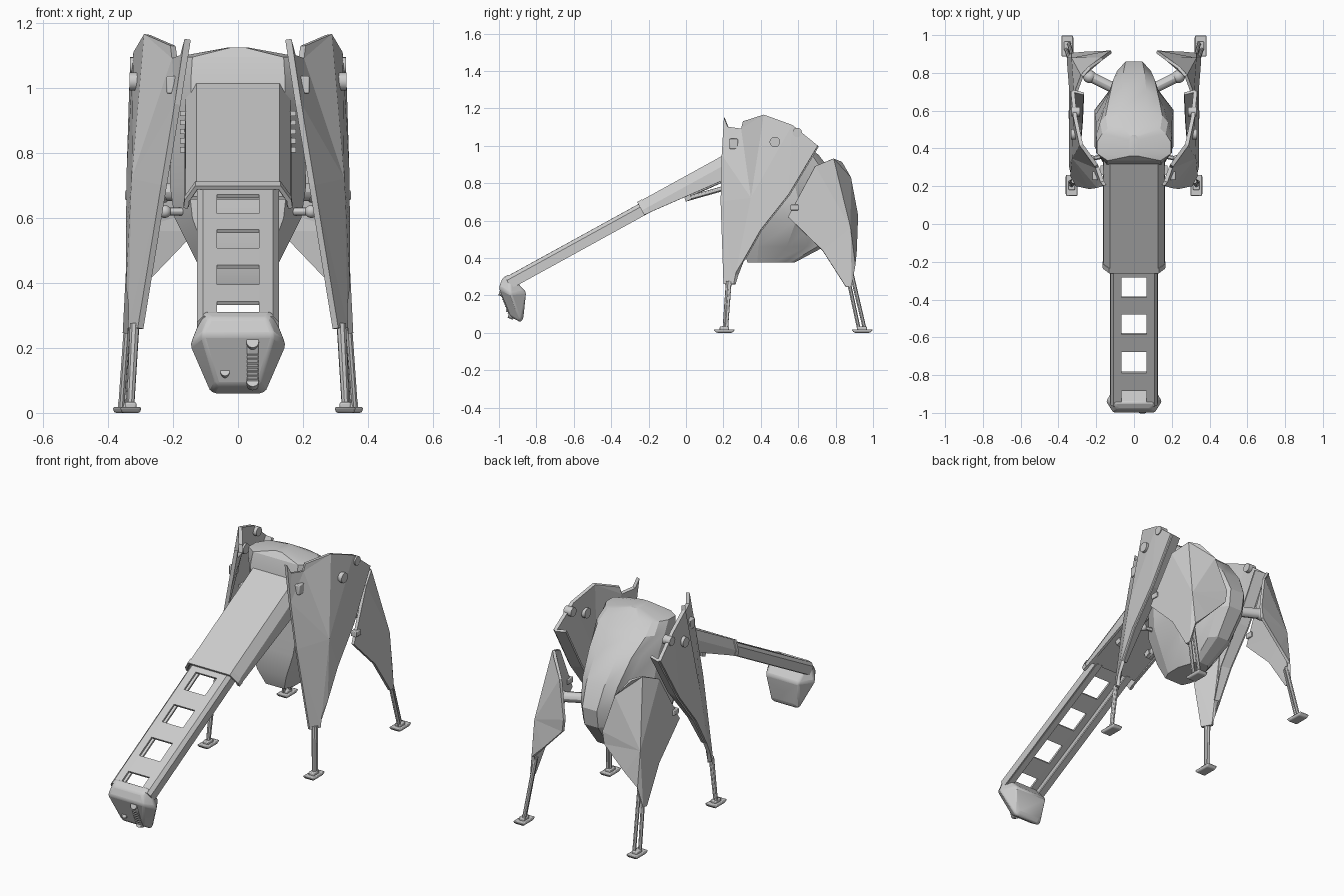
import bpy, bmesh, math
from mathutils import Vector, Matrix

if "Cube" in bpy.data.objects:
    bpy.data.objects.remove(bpy.data.objects["Cube"])

grey = bpy.data.materials.new("hull grey")
grey.diffuse_color = (0.6, 0.6, 0.6, 1)
grey.use_nodes = True
grey.node_tree.nodes["Principled BSDF"].inputs["Base Color"].default_value = grey.diffuse_color


def finish(name, bm, mirror=False, thick=0, bevel=0, smooth=30):
    bmesh.ops.recalc_face_normals(bm, faces=bm.faces)
    me = bpy.data.meshes.new(name)
    bm.to_mesh(me)
    bm.free()
    ob = bpy.data.objects.new(name, me)
    bpy.context.collection.objects.link(ob)
    me.materials.append(grey)
    if not thick:
        bpy.ops.object.select_all(action='DESELECT')
        ob.select_set(True)
        bpy.context.view_layer.objects.active = ob
        bpy.ops.object.shade_smooth_by_angle(angle=math.radians(smooth))
    else:
        m = ob.modifiers.new("Thickness", 'SOLIDIFY')
        m.thickness, m.offset = thick, 0
    if bevel:
        m = ob.modifiers.new("Bevel", 'BEVEL')
        m.width, m.segments = bevel, 2
    if mirror:
        ob.modifiers.new("Mirror", 'MIRROR')
    return ob


def panels(name, polys, **kw):
    bm = bmesh.new()
    for p in polys:
        bm.faces.new([bm.verts.new(v) for v in p])
    bmesh.ops.remove_doubles(bm, verts=bm.verts, dist=0.0005)
    bmesh.ops.triangulate(bm, faces=[f for f in bm.faces if len(f.verts) > 4])
    return finish(name, bm, **kw)


def rod(name, a, b, r, r2=None, n=12, mirror=True):
    a, b = Vector(a), Vector(b)
    d = b - a
    bm = bmesh.new()
    mat = Matrix.Translation((a + b) / 2) @ d.to_track_quat('Z', 'Y').to_matrix().to_4x4()
    bmesh.ops.create_cone(bm, cap_ends=True, segments=n, radius1=r, radius2=r2 or r,
                          depth=d.length, matrix=mat)
    return finish(name, bm, mirror)


def box(name, c, size, rx=0, mirror=True, bevel=0):
    bm = bmesh.new()
    mat = Matrix.Translation(c) @ Matrix.Rotation(math.radians(rx), 4, 'X') @ Matrix.Diagonal((*size, 1))
    bmesh.ops.create_cube(bm, size=1, matrix=mat)
    return finish(name, bm, mirror, bevel=bevel)


def ball(name, c, r):
    bm = bmesh.new()
    bmesh.ops.create_uvsphere(bm, u_segments=14, v_segments=8, radius=r, matrix=Matrix.Translation(c))
    return finish(name, bm, True)


# Body: stacked plan outlines (height, front y, back y, half width, tail half width)
bm = bmesh.new()
rings = []
for z, f, b, w, t in [(.375, .33, .58, .08, .05), (.46, .30, .74, .125, .07), (.60, .29, .845, .195, .085),
                      (.70, .30, .86, .21, .09), (.82, .30, .81, .205, .11), (.95, .31, .71, .2, .13),
                      (1.04, .32, .60, .2, .15), (1.095, .335, .52, .195, .14), (1.125, .36, .47, .03, .02)]:
    n = b - f
    half = [(w * .72, f), (w, f + n * .2), (w, f + n * .54), (t * 1.2, f + n * .78), (t, f + n * .91), (t * .5, b)]
    pts = half + [(-x, y) for x, y in reversed(half)]
    rings.append([bm.verts.new((x, y, z)) for x, y in pts])
for r, s in zip(rings, rings[1:]):
    for i in range(len(r)):
        j = (i + 1) % len(r)
        bm.faces.new((r[i], r[j], s[j], s[i]))
bm.faces.new(rings[0])
bm.faces.new(rings[-1])
finish("body", bm, smooth=20)

# Neck frame: s runs up along the neck, h is height above its top surface
ANG = math.radians(28.8)


def nk(x, s, h):
    return (x, -.25 + s * math.cos(ANG) - h * math.sin(ANG), .695 + s * math.sin(ANG) + h * math.cos(ANG))


# Upper neck: wide channel with chamfered sides and a raised lip
def channel(name, s0, s1, h0, h1, grow, thick):
    prof = lambda s, h: [nk(-.158 - grow, s, h), nk(-.155 - grow, s, -.045), nk(-.125 - grow, s, grow),
                         nk(.125 + grow, s, grow), nk(.155 + grow, s, -.045), nk(.158 + grow, s, h)]
    a, b = prof(s0, h0), prof(s1, h1)
    return panels(name, [(a[i], a[i + 1], b[i + 1], b[i]) for i in range(5)], thick=thick)


channel("upper_neck", 0, .66, -.07, -.13, 0, .014)
channel("neck_lip", -.008, .02, -.07, -.073, .003, .014)
panels("upper_neck_floor", [[nk(-.15, .05, -.065), nk(.15, .05, -.065), nk(.15, .66, -.11), nk(-.15, .66, -.11)]], thick=.01)

# Lower neck: channel with rectangular openings down its middle
cuts = [.06, -.04, -.16, -.2625, -.383, -.49, -.616, -.725, -.795, -.82]
prof = [(-.12, -.07), (-.12, -.025), (-.106, -.01), (-.065, -.01), (.065, -.01), (.106, -.01), (.12, -.025), (.12, -.07)]
polys = []
for k, (s, t) in enumerate(zip(cuts, cuts[1:])):
    for i, (p, q) in enumerate(zip(prof, prof[1:])):
        if i == 3 and k % 2 == 1:
            continue
        polys.append([nk(p[0], s, p[1]), nk(q[0], s, q[1]), nk(q[0], t, q[1]), nk(p[0], t, p[1])])
panels("lower_neck", polys, thick=.012)
panels("neck_rails", [[nk(.12, .06, -.068), nk(.085, .06, -.068), nk(.085, -.8, -.068), nk(.12, -.8, -.068)]],
       thick=.01, mirror=True)
rod("neck_brace", (.10, 0, .715), (.10, .30, .80), .013)
rod("neck_piston", (.10, .02, .735), (.10, .30, .86), .009)
box("brace_clamp", (.10, .01, .722), (.04, .035, .03), 20)

# Head: faceted hull
bm = bmesh.new()
for x, y, z in [(.088, -.982, .292), (.112, -1.0, .24), (.066, -.938, .086), (.108, -.945, .314), (.15, -.94, .21),
                (.083, -.885, .056), (.07, -.92, .26), (.10, -.855, .218), (.06, -.87, .076)]:
    bm.verts.new((x, y, z))
    bm.verts.new((-x, y, z))
bmesh.ops.convex_hull(bm, input=bm.verts)
bmesh.ops.dissolve_limit(bm, angle_limit=.02, verts=bm.verts, edges=bm.edges)
finish("head", bm, bevel=.01)
face_y = lambda z: -.997 + (.24 - z) * .404
box("head_slot", (.045, face_y(.155), .155), (.036, .014, .14), 22, mirror=False, bevel=.005)
rod("head_lens", (.045, -.96, .205), (.045, -.997, .219), .019, n=20, mirror=False)
for i in range(7):
    z = .18 - i * .013
    box("head_slot_rib", (.045, face_y(z) - .006, z), (.036, .012, .005), 22, mirror=False)
rod("head_slot_end", (.045, face_y(.095) + .02, .087), (.045, face_y(.095) - .009, .099), .019, n=20, mirror=False)
rod("head_port", (-.04, face_y(.125) + .02, .116), (-.04, face_y(.125) - .007, .127), .014, n=16, mirror=False)

# Front leg plates: front and side panels meeting at a fold, with an inward rear flange
top, mid, low = (.28, .42, 1.165), (.318, .35, .72), (.33, .26, .26)
rear = [(.325, .705, 1.0), (.333, .55, .74), (.335, .40, .55), (.335, .31, .39)]
inner = [(.265, .69, 1.005), (.272, .54, .75), (.285, .385, .555), (.31, .30, .39)]
panels("front_leg_plate", [
    [(.155, .205, 1.15), (.168, .225, 1.10), (.195, .30, 1.09), (.20, .31, 1.13), top, mid, low,
     (.30, .205, .26), (.228, .19, .70), (.186, .195, .95)],
    [top, (.312, .57, 1.11), *rear, (.333, .27, .31), low, mid]], mirror=True, thick=.02)
panels("front_leg_flange", [(rear[i], rear[i + 1], inner[i + 1], inner[i]) for i in range(3)], mirror=True, thick=.014)

# Rear leg plates: outer side panel and inner back panel
top, mid, low = (.275, .785, .93), (.325, .875, .56), (.345, .885, .25)
panels("rear_leg_plate", [
    [top, mid, low, (.347, .855, .245), (.337, .73, .44), (.335, .545, .62), (.31, .69, .89)],
    [top, (.235, .83, .915), (.17, .875, .83), (.12, .912, .63), (.13, .91, .56), (.255, .905, .43),
     (.325, .90, .36), low, mid]], mirror=True, thick=.016)

# Shins and feet
rod("front_shin", (.318, .228, .275), (.331, .207, .02), .015, .012, n=8)
rod("front_shin_rod", (.324, .236, .275), (.339, .217, .02), .008)
for dx in (-.012, .012):
    rod("rear_shin", (.330 + dx * .5, .868 - dx, .34), (.352 + dx * .6, .94 - dx * 1.3, .02), .011, .010, n=8)
for name, x, y in (("front_foot", .33, .205), ("rear_foot", .353, .942)):
    bm = bmesh.new()
    vs = bmesh.ops.create_cube(bm, size=1, matrix=Matrix.Translation((x, y, .009)) @ Matrix.Diagonal((.066, .116, .018, 1)))["verts"]
    for v in vs:
        if v.co.z < .009:
            v.co.x, v.co.y = x + (v.co.x - x) * .85, y + (v.co.y - y) * .75
    finish(name, bm, True, bevel=.006)
    box(name + "_ankle", (x, y, .023), (.034, .05, .02), bevel=.005)

# Shoulder fittings on the plates
rod("shoulder_disc", (.28, .475, 1.02), (.334, .475, 1.02), .028, n=20)
rod("shoulder_pin", (.285, .595, 1.07), (.332, .595, 1.07), .025, n=20)
box("shoulder_bracket", (.205, .255, 1.01), (.03, .045, .055), 0, bevel=.005)
rod("front_hip_link", (.16, .36, .62), (.29, .33, .62), .012)
ball("front_hip_joint", (.225, .345, .62), .02)

# Rear hip joints
rod("rear_hip_arm", (.07, .70, .68), (.22, .775, .68), .028)
ball("rear_hip_joint", (.235, .78, .68), .035)
rod("rear_hip_pin", (.235, .78, .68), (.31, .82, .68), .02)
box("rear_hip_bracket", (.33, .58, .67), (.035, .045, .03), bevel=.004)

# Vent louvres on the body sides
for i in range(5):
    box("side_louvre", (.168, .285, .81 + i * .028), (.02, .05, .016))
